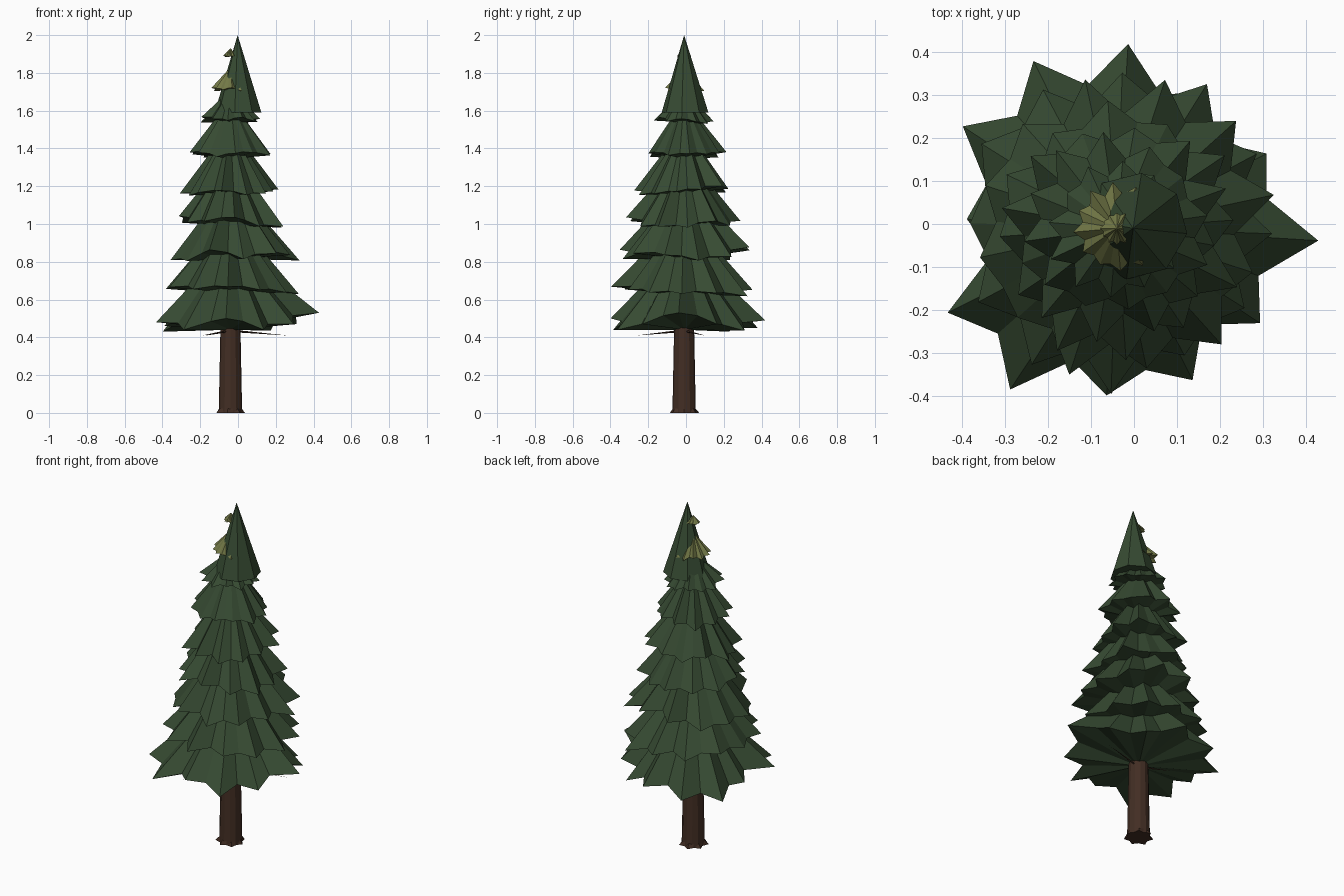
import bpy, bmesh, random
from math import sin, cos, radians, pi
from mathutils import Vector

if "Cube" in bpy.data.objects:
    bpy.data.objects.remove(bpy.data.objects["Cube"])

random.seed(11)
AX, AY = -0.04, -0.01          # trunk axis


def material(name, rgb):
    m = bpy.data.materials.new(name)
    m.diffuse_color = (*rgb, 1)
    m.use_nodes = True
    m.node_tree.nodes["Principled BSDF"].inputs["Base Color"].default_value = m.diffuse_color
    return m


GREEN = material("needles", (0.037, 0.069, 0.032))
YELLOW = material("young_needles", (0.17, 0.19, 0.062))
BARK = material("bark", (0.055, 0.027, 0.017))


def loft(name, rings, mat, bottom=None, top=None):
    """Join rings of points, closing the ends with a fan or a flat cap."""
    bm = bmesh.new()
    loops = [[bm.verts.new(p) for p in r] for r in rings]
    n = len(loops[0])
    for a, b in zip(loops, loops[1:]):
        for i in range(n):
            j = (i + 1) % n
            bm.faces.new((a[i], a[j], b[j], b[i]))
    for loop, tip in ((loops[0], bottom), (loops[-1], top)):
        if tip is None:
            bm.faces.new(loop)
        else:
            v = bm.verts.new(tip)
            for i in range(n):
                bm.faces.new((loop[i], loop[(i + 1) % n], v))
    bmesh.ops.recalc_face_normals(bm, faces=bm.faces)
    me = bpy.data.meshes.new(name)
    bm.to_mesh(me)
    bm.free()
    me.materials.append(mat)
    ob = bpy.data.objects.new(name, me)
    bpy.context.collection.objects.link(ob)
    return ob


def skirt(name, tips, dips, tip_z, lift, start, low, apex, mat):
    """Star-shaped branch tier: ragged rim, sloping top, shallow underside fan."""
    n = len(tips)
    rim = []
    for i in range(n):
        mid_z = (tip_z[i] + tip_z[(i + 1) % n]) / 2 + lift
        for r, z, k in ((tips[i], tip_z[i], i), (dips[i], mid_z, i + 0.5)):
            a = radians(start) + 2 * pi * k / n
            rim.append((AX + r * cos(a), AY + r * sin(a), z))
    loft(name, [rim], mat, (AX, AY, low), (AX, AY, apex))


# Lowest tier
skirt("branch_tier_1",
      [.47, .39, .385, .43, .435, .43, .35, .44, .45, .39, .395, .40],
      [.355, .305, .327, .34, .35, .32, .295, .37, .325, .337, .30, .348],
      [.53, .47, .435, .49, .45, .43, .46, .48, .44, .50, .44, .47],
      0.015, -3.5, 0.44, 0.90, GREEN)

# Upper tiers: mean tip radius, mean rim height, height spread, apex, turn
tiers = [(.365, .655, .040, 1.06, -2), (.34, .84, .040, 1.23, 12),
         (.29, 1.01, .035, 1.38, 4), (.25, 1.18, .030, 1.52, 20),
         (.21, 1.36, .025, 1.66, 8), (.155, 1.55, .020, 1.71, 25),
         (.10, 1.715, .012, 1.83, 5), (.038, 1.888, .004, 1.93, 0)]
for k, (r, z, spread, apex, turn) in enumerate(tiers, 2):
    tips = [r * random.uniform(0.90, 1.10) for _ in range(12)]
    dips = [r * random.uniform(0.78, 0.88) for _ in range(12)]
    tip_z = [z + random.uniform(-spread, spread) for _ in range(12)]
    skirt(f"branch_tier_{k}", tips, dips, tip_z, 0.03 * r, turn,
          z - 0.6 * spread, apex, YELLOW if k > 7 else GREEN)


def circle(cx, cy, r, z, n, turn=0.0):
    return [(cx + r * cos(turn + 2 * pi * i / n),
             cy + r * sin(turn + 2 * pi * i / n), z) for i in range(n)]


# Pointed crown
loft("crown_cone", [circle(0, -0.005, 0.125, 1.59, 8, radians(-8))], GREEN,
     None, (-0.002, -0.01, 2.0))

# Trunk
loft("trunk", [circle(AX, AY, r, z, 12) for r, z in
               ((.062, 0), (.058, .2), (.053, .45), (.03, 1.2), (.012, 1.7))], BARK)

# Root flare: small star around the foot
star = []
for i in range(14):
    r = 0.08 * random.uniform(0.9, 1.05) if i % 2 == 0 else 0.06
    a = 2 * pi * i / 14
    star.append((AX + r * cos(a), AY + r * sin(a), 0))
loft("root_flare", [star, circle(AX, AY, 0.059, 0.025, 14)], BARK)


def twig(name, start, end, r):
    s, e = Vector(start), Vector(end)
    q = (e - s).to_track_quat('Z', 'Y')
    ring = [s + q @ Vector((r * cos(a), r * sin(a), 0))
            for a in (0, pi / 2, pi, 3 * pi / 2)]
    loft(name, [ring], BARK, None, e)


# Bare twigs under the lowest tier
for i, (x, y) in enumerate(((.26, .10), (-.19, -.26), (-.17, .10)), 1):
    twig(f"twig_{i}", (AX, AY, .435), (x, y, .41), 0.007)
